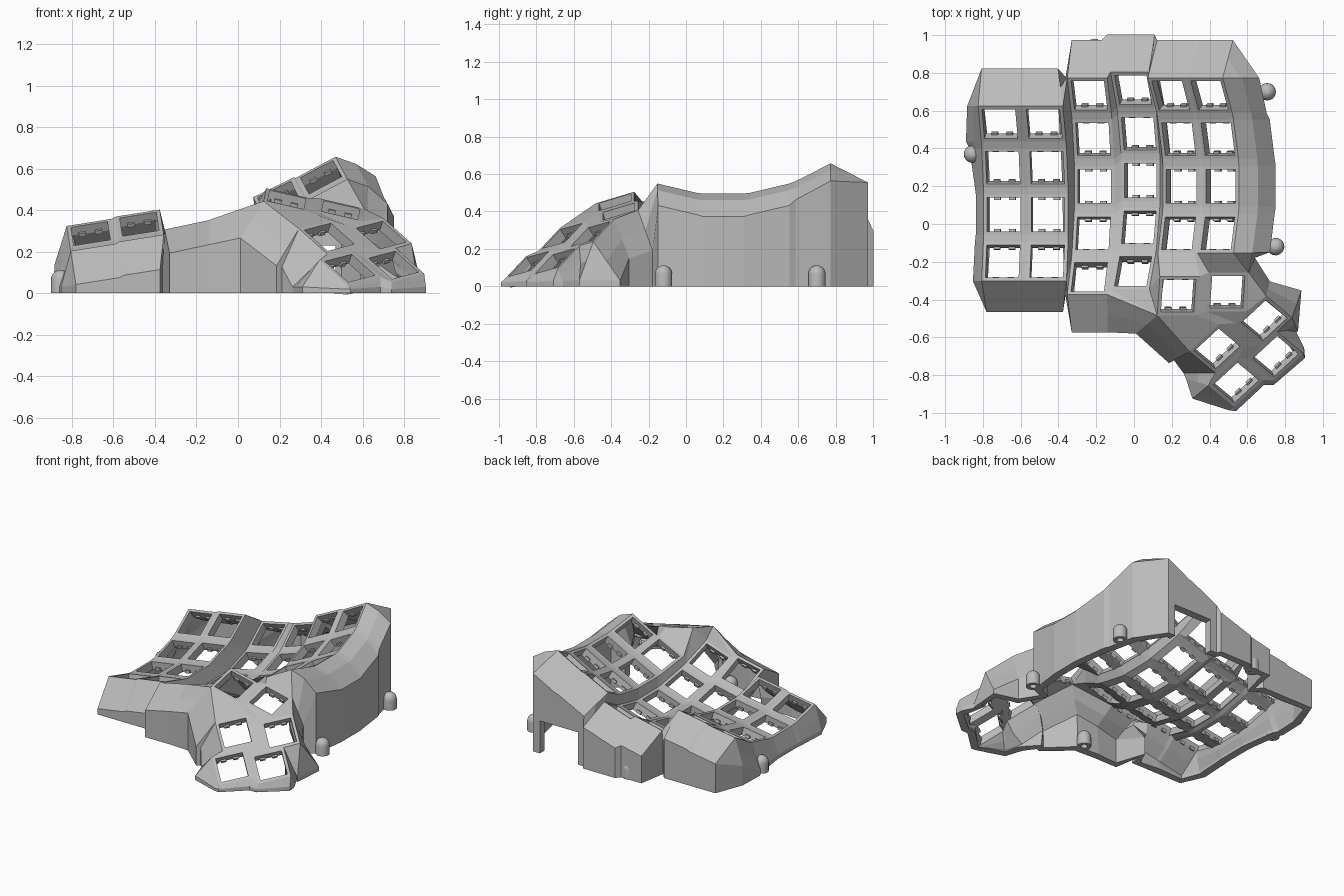
import bpy, bmesh, math
from mathutils import Matrix, Vector

cube = bpy.data.objects.get("Cube")
if cube:
    bpy.data.objects.remove(cube)

gray = bpy.data.materials.new("matte_gray")
gray.use_nodes = True
gray.diffuse_color = (0.5, 0.5, 0.5, 1)
gray.node_tree.nodes["Principled BSDF"].inputs["Base Color"].default_value = (0.5, 0.5, 0.5, 1)


def add_object(name, bm):
    mesh = bpy.data.meshes.new(name)
    bm.to_mesh(mesh)
    bm.free()
    mesh.materials.append(gray)
    ob = bpy.data.objects.new(name, mesh)
    bpy.context.collection.objects.link(ob)
    return ob


HALF, HOLE, RADIUS, THICK = 0.108, 0.089, 0.96, 0.055
case = bmesh.new()
normals = {}      # direction the skirt drops away from, for each plate corner
hole_verts = set()
frames = []       # placement matrix of every key


def add_key(m, up=None):
    """Square plate with a square hole; returns its corners by name."""
    signs = ((-1, -1), (1, -1), (1, 1), (-1, 1))
    outer = [case.verts.new(m @ Vector((HALF * x, HALF * y, 0))) for x, y in signs]
    inner = [case.verts.new(m @ Vector((HOLE * x, HOLE * y, 0))) for x, y in signs]
    for i in range(4):
        j = (i + 1) % 4
        case.faces.new((outer[i], outer[j], inner[j], inner[i]))
    for v in outer:
        normals[v] = (up or m.to_3x3() @ Vector((0, 0, 1))).normalized()
    hole_verts.update(inner)
    frames.append(m)
    return dict(zip(("bl", "br", "tr", "tl"), outer))


def strip(a, b):
    """Web between two rows of points."""
    for i in range(len(a) - 1):
        case.faces.new((a[i], a[i + 1], b[i + 1], b[i]))


def fill(*verts):
    case.faces.new(verts)


# finger columns: x, y, z at the lowest key, sideways tilt, number of rows
columns = []
for x, y, z, tilt, rows in ((-0.69, 0.05, 0.16, 9, 4), (-0.455, 0.05, 0.205, 9, 4),
                            (-0.21, 0.2, 0.15, 12, 5), (0.035, 0.23, 0.2, 18, 5),
                            (0.25, 0.2, 0.345, 26, 4), (0.46, 0.2, 0.445, 28, 4)):
    keys = []
    for r in range(rows):
        m = (Matrix.Translation((x, y, z)) @ Matrix.Rotation(math.radians(-tilt), 4, 'Y')
             @ Matrix.Translation((0, 0, RADIUS))
             @ Matrix.Rotation(math.radians(30 - 15 * r), 4, 'X')
             @ Matrix.Translation((0, 0, -RADIUS)))
        keys.append(add_key(m))
    for a, b in zip(keys, keys[1:]):
        fill(a["bl"], b["tl"], b["tr"], a["br"])
    columns.append(keys)


def side(keys, s, rows=4):
    return [k[c + s] for k in keys[:rows] for c in "tb"]


for a, b in zip(columns, columns[1:]):
    rows = min(len(a), len(b))
    strip(side(a, "r", rows), side(b, "l", rows))


# thumb cluster
def thumb(pos, xdir, ydir):
    xa = Vector(xdir).normalized()
    za = xa.cross(Vector(ydir)).normalized()
    rot = Matrix((xa, za.cross(xa), za)).transposed().to_4x4()
    return add_key(Matrix.Translation(pos) @ rot, Vector((0.25, 0, 0.97)))


UPPER = ((0.26, 0, -0.06), (0.04, 0.22, 0.06))
LOWER = ((0.25, 0.23, 0.065), (-0.17, 0.17, 0.17))
t1 = thumb((0.235, -0.38, 0.45), *UPPER)
t2 = thumb((0.495, -0.36, 0.40), *UPPER)
t3 = thumb((0.69, -0.51, 0.28), *LOWER)
t4 = thumb((0.44, -0.66, 0.27), *LOWER)
t5 = thumb((0.54, -0.84, 0.12), *LOWER)
t6 = thumb((0.75, -0.70, 0.135), *LOWER)
strip((t1["tr"], t1["br"]), (t2["tl"], t2["bl"]))
strip((t4["tr"], t4["br"], t5["tr"], t5["br"]), (t3["tl"], t3["bl"], t6["tl"], t6["bl"]))
fill(t4["bl"], t5["tl"], t5["tr"], t4["br"])
fill(t3["bl"], t6["tl"], t6["tr"], t3["br"])
strip((t1["bl"], t1["br"], t2["bl"], t2["br"]), (t4["tl"], t4["tr"], t3["tl"], t3["tr"]))
fill(t2["br"], t3["tr"], t2["tr"])

# webs joining the thumb cluster and the longer columns
A, B, C, D, E, F = columns
strip((E[3]["bl"], E[3]["br"], F[3]["bl"], F[3]["br"]), (t1["tl"], t1["tr"], t2["tl"], t2["tr"]))
fill(D[3]["br"], D[4]["tr"], E[3]["bl"])
fill(D[4]["tr"], t1["tl"], E[3]["bl"])
fill(D[4]["tr"], D[4]["br"], t1["tl"])
fill(D[4]["br"], t1["bl"], t1["tl"])
fill(D[4]["bl"], t1["bl"], D[4]["br"])
fill(C[4]["br"], t1["bl"], D[4]["bl"])
fill(B[3]["br"], C[3]["bl"], C[4]["tl"])
fill(B[3]["br"], C[4]["tl"], C[4]["bl"])

# how far the walls lean out, where it is not the usual reach
right_rim = set(side(F, "r"))
reach = ((set(side(A, "l")), 0.75), (right_rim, 1.1),
         ({B[0]["tr"], C[0]["tl"]}, 0.4), ({B[3]["br"], C[4]["bl"]}, 0.4),
         ({t1["bl"], t4["tl"]}, 0.75), ({t4["tl"], t4["bl"]}, 0.5),
         ({t2["tr"], t3["tr"], t3["br"]}, 1.6), ({t5["bl"], t5["br"]}, 1.3))

# outer walls: a sloped skirt around the rim, then straight down to the floor
rim = [e for e in case.edges if e.is_boundary and not hole_verts & set(e.verts)]
outward = {}      # rim corner -> {edge: outward direction}
for e in rim:
    f = e.link_faces[0]
    mid = (e.verts[0].co + e.verts[1].co) / 2
    scale = next((s for verts, s in reach if set(e.verts) <= verts), 1)
    for v in e.verts:
        o = (e.verts[1].co - e.verts[0].co).cross(normals[v]).normalized() * scale
        if o.dot(mid - f.calc_center_median()) < 0:
            o.negate()
        outward.setdefault(v, {})[e] = o


def drop(v, direction):
    """Points down the wall: middle of the skirt, its lower end, the floor."""
    n = normals[v].copy()
    sideways = abs(direction.x) > 0.7 * direction.length
    if sideways:
        n.y = 0
    off = direction * 0.115 - n * 0.2
    s = min(1, max(0.2, (v.co.z - 0.03) / max(0.01, -off.z)))
    low = v.co + off * s
    low.z = max(low.z, 0.02)
    middle = (v.co + low) / 2
    if v in right_rim and sideways:      # shallow ledge along the tall side
        middle = v.co + Vector((0.1, 0, -0.035))
    return [case.verts.new(p) for p in (middle, low, (low.x, low.y, 0))]


ends = {}
for v, dirs in outward.items():
    (e1, a), (e2, b) = dirs.items()
    along = e2.other_vert(v).co - v.co
    if a.dot(b) < 0.5 and a.dot(along) < 0:      # chamfered outside corner
        ends[v, e1], ends[v, e2] = drop(v, a), drop(v, b)
        fill(v, ends[v, e1][0], ends[v, e2][0])
        strip(ends[v, e1], ends[v, e2])
    else:
        ends[v, e1] = ends[v, e2] = drop(v, (a + b) / max(0.6, 1 + a.dot(b)))
for e in rim:
    a, b = e.verts
    strip([a] + ends[a, e], [b] + ends[b, e])

# cable opening in the back wall
case.normal_update()
LOW, HIGH, TOP = 0.17, 0.47, 0.23


def back_wall():
    return [f for f in case.faces if abs(f.normal.z) < 0.1 and abs(f.normal.y) > 0.9
            and f.calc_center_median().y > 0.85 and f.calc_center_median().x > 0.08]


for co, no in (((LOW, 0, 0), (1, 0, 0)), ((HIGH, 0, 0), (1, 0, 0)), ((0, 0, TOP), (0, 0, 1))):
    faces = back_wall()
    geom = set(faces) | {e for f in faces for e in f.edges} | {v for f in faces for v in f.verts}
    bmesh.ops.bisect_plane(case, geom=list(geom), plane_co=co, plane_no=no)
    case.normal_update()
gone = [f for f in back_wall() if LOW < f.calc_center_median().x < HIGH
        and f.calc_center_median().z < TOP]
bmesh.ops.delete(case, geom=gone, context='FACES')

# face everything outward, then give the shell its thickness
bmesh.ops.recalc_face_normals(case, faces=case.faces[:])
case.normal_update()
if sum(f.normal.z * f.calc_area() for f in case.faces) < 0:
    bmesh.ops.reverse_faces(case, faces=case.faces[:])
shell = add_object("keyboard_case", case)
solid = shell.modifiers.new("thickness", 'SOLIDIFY')
solid.thickness, solid.offset = THICK, -1

# small clips inside the key holes
clips = bmesh.new()
for m in frames:
    for x in (-0.04, 0.04):
        for y in (-1, 1):
            bmesh.ops.create_cube(clips, size=1, matrix=m @ Matrix.Translation(
                (x, y * HOLE, -0.045)) @ Matrix.Diagonal((0.035, 0.024, 0.02, 1)))
add_object("switch_clips", clips)

# domed screw posts with an open bore
R = 0.046
profile = [(0, 0.06), (0.022, 0.06), (0.022, 0), (R, 0)]
profile += [(R * math.cos(a), 0.066 + R * math.sin(a)) for a in (i * math.pi / 10 for i in range(6))]
for name, x, y in (("left_back", 0.705, 0.70), ("left_front", 0.75, -0.12), ("right", -0.855, 0.37),
                   ("back", -0.21, 0.935), ("front", 0.0, -0.5)):
    bm = bmesh.new()
    vs = [bm.verts.new((x + r, y, z)) for r, z in profile]
    es = [bm.edges.new(p) for p in zip(vs, vs[1:])]
    bmesh.ops.spin(bm, geom=vs + es, cent=(x, y, 0), axis=(0, 0, 1), angle=math.tau, steps=20)
    bmesh.ops.remove_doubles(bm, verts=bm.verts[:], dist=0.0005)
    bmesh.ops.recalc_face_normals(bm, faces=bm.faces[:])
    post = add_object("screw_post_" + name, bm)
    for p in post.data.polygons:
        p.use_smooth = len(p.vertices) == 4 and abs(p.normal.z) < 0.98
